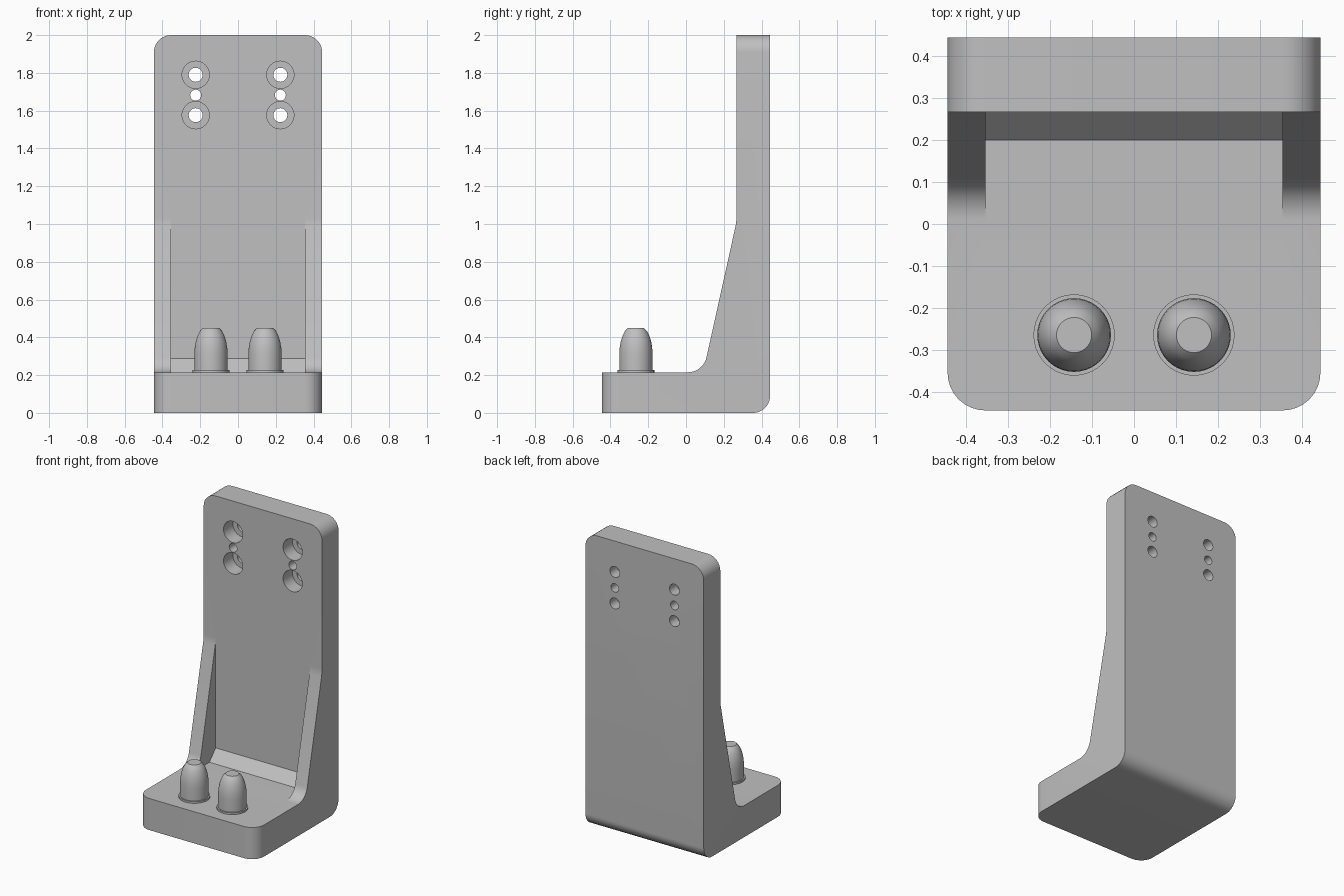
import bpy, bmesh, math
from mathutils import Vector, Matrix

cube = bpy.data.objects.get("Cube")
if cube:
    bpy.data.objects.remove(cube)

HALF = 0.445      # half width and half depth
FLOOR = 0.215     # top of the base
WALL = 0.267      # front face of the upright plate
ROUND = 0.09      # outer corner radius

grey = bpy.data.materials.new("plain grey")
grey.use_nodes = True
colour = (0.527, 0.527, 0.527, 1)
grey.diffuse_color = colour
grey.node_tree.nodes["Principled BSDF"].inputs["Base Color"].default_value = colour


def finish(name, bm):
    bmesh.ops.recalc_face_normals(bm, faces=bm.faces)
    mesh = bpy.data.meshes.new(name)
    bm.to_mesh(mesh)
    bm.free()
    mesh.materials.append(grey)
    obj = bpy.data.objects.new(name, mesh)
    bpy.context.collection.objects.link(obj)
    return obj


def fillet(before, corner, after, radius, steps=8):
    """Points of an arc that rounds one profile corner."""
    p = Vector(corner)
    a, b = (Vector(before) - p).normalized(), (Vector(after) - p).normalized()
    half = math.acos(a.dot(b)) / 2
    inward = (a + b).normalized()
    centre = p + inward * radius / math.sin(half)
    start = a / math.tan(half) - inward / math.sin(half)
    end = b / math.tan(half) - inward / math.sin(half)
    return [centre + start.lerp(end, i / steps).normalized() * radius
            for i in range(steps + 1)]


def extrude_side(profile, half_width):
    """Solid from a (y, z) profile spanning x."""
    bm = bmesh.new()
    face = bm.faces.new([bm.verts.new((-half_width, p[0], p[1])) for p in profile])
    new = bmesh.ops.extrude_face_region(bm, geom=[face], use_keep_orig=True)["geom"]
    bmesh.ops.translate(bm, vec=(2 * half_width, 0, 0),
                        verts=[v for v in new if isinstance(v, bmesh.types.BMVert)])
    return bm


def lathe(name, profile, matrix, sides=40):
    """Closed solid of revolution from (radius, height) points."""
    bm = bmesh.new()
    rings = []
    for r, h in profile:
        rings.append([bm.verts.new((r * math.cos(t), r * math.sin(t), h))
                      for t in (math.tau * i / sides for i in range(sides))])
    for low, high in zip(rings, rings[1:]):
        for i in range(sides):
            j = (i + 1) % sides
            bm.faces.new((low[i], low[j], high[j], high[i]))
    bm.faces.new(rings[0])
    bm.faces.new(rings[-1])
    bm.transform(matrix)
    return finish(name, bm)


def smooth(obj):
    bpy.ops.object.select_all(action='DESELECT')
    obj.select_set(True)
    bpy.context.view_layer.objects.active = obj
    bpy.ops.object.shade_smooth_by_angle(angle=math.radians(28))


# Bracket body: side profile with sloping gussets and a rounded heel
front, back = (-HALF, FLOOR), (HALF, 0)
foot, shoulder = (0.091, FLOOR), (WALL, 1.01)
top = (WALL, 2)
profile = [(-HALF, 0)]
profile += fillet((-HALF, 0), back, (HALF, 2), ROUND)
profile += [(HALF, 2), top]
profile += fillet(top, shoulder, foot, 0.25, 4)
profile += fillet(shoulder, foot, front, 0.1)
profile += [front]
bm = extrude_side(profile, HALF)


def is_outer_corner(edge):
    a, b = (v.co for v in edge.verts)
    d = b - a
    on_top = min(a.z, b.z) > 1.99 and abs(d.y) > 0.1
    on_front = max(a.y, b.y) < 0.01 - HALF and abs(d.z) > 0.1
    return on_top or on_front


bmesh.ops.bevel(bm, geom=[e for e in bm.edges if is_outer_corner(e)], offset=ROUND,
                segments=8, profile=0.5, affect='EDGES')
bracket = finish("bracket_body", bm)

# Pocket between the gussets, with a chamfer where wall meets floor
pocket = finish("pocket_cutter", extrude_side(
    [(-0.1, FLOOR), (0.2, FLOOR), (WALL, 0.287), (WALL, 1.2), (-0.1, 1.2)], 0.355))
cutters = [pocket]

# Counterbored screw holes and small dowel holes through the plate
along_y = Matrix.Rotation(-math.pi / 2, 4, 'X')
screw = [(0.072, -0.1), (0.072, 0.1), (0.037, 0.1), (0.037, 0.3)]
dowel = [(0.029, -0.1), (0.029, 0.3)]
for x in (-0.224, 0.224):
    for z, shape in ((1.79, screw), (1.682, dowel), (1.576, screw)):
        place = Matrix.Translation((x, WALL, z)) @ along_y
        cutters.append(lathe("hole_cutter", shape, place))

for cutter in cutters:
    cutter.hide_render = True
    mod = bracket.modifiers.new("cut", 'BOOLEAN')
    mod.operation, mod.solver, mod.object = 'DIFFERENCE', 'EXACT', cutter
graph = bpy.context.evaluated_depsgraph_get()
result = bpy.data.meshes.new_from_object(bracket.evaluated_get(graph))
bracket.modifiers.clear()
bracket.data = result
for cutter in cutters:
    bpy.data.objects.remove(cutter)
smooth(bracket)

# Two locating pins with a thin collar and a bullet-shaped nose
pin = [(0.097, -0.02), (0.097, 0.012), (0.088, 0.012), (0.088, 0.095),
       (0.086, 0.13), (0.08, 0.165), (0.069, 0.198), (0.057, 0.22), (0.042, 0.235)]
for side, x in (("right", -0.143), ("left", 0.143)):
    smooth(lathe(side + "_locating_pin", pin, Matrix.Translation((x, -0.265, FLOOR))))
